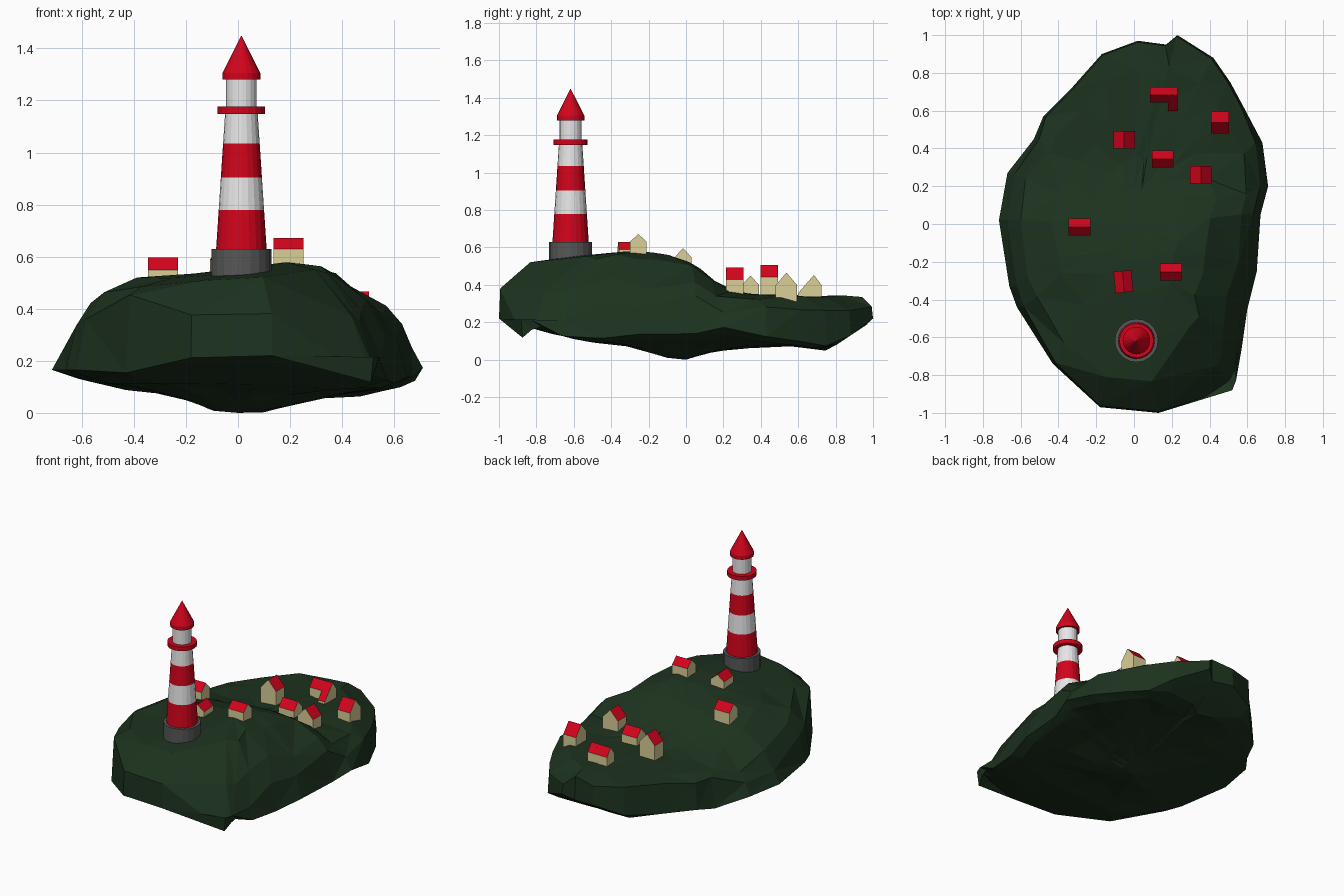
import bpy, bmesh, math, random
from mathutils import Matrix

random.seed(4)
if "Cube" in bpy.data.objects:
    bpy.data.objects.remove(bpy.data.objects["Cube"])


def material(name, rgb):
    m = bpy.data.materials.new(name)
    m.use_nodes = True
    m.diffuse_color = (*rgb, 1)
    m.node_tree.nodes["Principled BSDF"].inputs["Base Color"].default_value = (*rgb, 1)
    return m


GRASS = material("dark green", (0.012, 0.032, 0.013))
RED = material("red", (0.65, 0.001, 0.011))
WHITE = material("white", (0.8, 0.8, 0.8))
STONE = material("stone grey", (0.095, 0.095, 0.095))
CREAM = material("cream", (0.7, 0.62, 0.31))


def finish(name, bm, mats):
    bmesh.ops.recalc_face_normals(bm, faces=bm.faces)
    me = bpy.data.meshes.new(name)
    bm.to_mesh(me)
    bm.free()
    for m in mats:
        me.materials.append(m)
    ob = bpy.data.objects.new(name, me)
    bpy.context.collection.objects.link(ob)
    return ob


def interp(points, v):
    if v <= points[0][0]:
        return points[0][1]
    for (a, p), (b, q) in zip(points, points[1:]):
        if v <= b:
            return p + (q - p) * (v - a) / (b - a)
    return points[-1][1]


def bridge(bm, a, b):
    n = len(a)
    return [bm.faces.new((a[i], a[(i + 1) % n], b[(i + 1) % n], b[i])) for i in range(n)]


# Island: outline, then lengthwise profiles of the ridge, width and keel
OUTLINE = [(-.18, -.97), (.13, -1), (.52, -.88), (.54, -.83), (.57, -.66), (.6, -.45),
           (.65, -.25), (.67, .05), (.71, .2), (.68, .43), (.58, .62), (.51, .75),
           (.42, .88), (.23, 1), (.17, .95), (.02, .97), (-.17, .9), (-.33, .72),
           (-.48, .57), (-.53, .45), (-.67, .27), (-.715, .02), (-.66, -.33),
           (-.62, -.44), (-.43, -.74)]
RIDGE = [(-1, .37), (-.82, .525), (-.6, .535), (-.35, .56), (-.15, .55), (0, .51),
         (.2, .38), (.3, .345), (.94, .335), (1, .28)]
WIDTH = [(-1, .35), (-.88, .5), (-.45, .62), (0, .7), (.4, .67), (.7, .53), (1, .3)]
KEEL = [(-1, .22), (-.6, .11), (-.32, .08), (-.1, .01), (0, 0), (.06, .02), (.2, .06),
        (.6, .08), (.76, .05), (.97, .19), (1, .22)]
TILT = [(0, .13), (.2, .02)]
# Fall of the slopes and height of the lower rim on each flank
SPREAD = [(.16, 0), (.4, .07), (.9, .12), (1, .165)]
LIFT_LEFT = [(-.74, 1.35), (-.44, 1), (.45, 1), (.57, 1.2), (.72, 1.3)]
LIFT_RIGHT = [(-.83, 1.3), (-.66, .75), (-.25, .9), (.2, 1.05), (.43, .75), (.62, .6),
              (.75, .45), (.85, .5), (.97, 1)]
DROP_LEFT = [(-.3, .24), (0, .3), (.4, .1)]
DROP_RIGHT = [(-.1, .4), (.3, .08)]
CURVE_RIGHT = [(-.1, 3.5), (.3, 8)]
SHOULDER = [(-1, 1), (-.8, .97), (-.4, .94), (.4, .94), (.6, .98)]


def across(x, y):
    return min(1, abs(x) / interp(WIDTH, y))


def top_z(x, y):
    t = across(x, y)
    lean = interp(TILT, y) * max(-.2, min(.3, x))
    if x > 0:
        fall = interp(DROP_RIGHT, y) * t ** interp(CURVE_RIGHT, y)
    else:
        fall = interp(DROP_LEFT, y) * t ** 6
    return interp(RIDGE, y) + lean - fall


def under_z(x, y):
    lift = interp(LIFT_RIGHT if x > 0 else LIFT_LEFT, y)
    side = interp(SPREAD, across(x - .04 * (1 - abs(x)), y))
    return max(interp(KEEL, y), side * lift)


def island():
    bm = bmesh.new()

    def ring(scale, height, jitter=0):
        out = []
        for x, y in OUTLINE:
            j = lambda: random.uniform(-jitter, jitter)
            px, py = x * scale + j(), y * scale + j()
            out.append(bm.verts.new((px, py, max(0, height(px, py) + j() * .3))))
        return out

    under = [ring(.15, under_z), ring(.35, under_z, .02), ring(.6, under_z, .03),
             ring(.8, under_z, .02), ring(.92, under_z), ring(1, under_z)]
    # The upper rim stands closer to the outline at both ends
    shoulder = []
    for x, y in OUTLINE:
        px, py = x * interp(SHOULDER, y), y * .993
        shoulder.append(bm.verts.new((px, py, top_z(px, py))))
    top = [ring(.84, top_z, .015), ring(.6, top_z, .025), ring(.36, top_z, .015),
           ring(.19, top_z, .01)]
    rings = under + [shoulder] + top
    for a, b in zip(rings, rings[1:]):
        bridge(bm, a, b)
    # Close both sides with fans
    for r, height in ((rings[0], under_z), (rings[-1], top_z)):
        c = bm.verts.new((0, 0, height(0, 0)))
        for i in range(len(r)):
            bm.faces.new((r[i], r[(i + 1) % len(r)], c))
    bmesh.ops.triangulate(bm, faces=bm.faces)
    finish("island", bm, [GRASS])


island()


# Lighthouse: each part is a stack of round sections
def turned(name, sections, mat, sides=20):
    bm = bmesh.new()
    rings = []
    for r, z in sections:
        rings.append([bm.verts.new((.013 + r * math.cos(a), -.617 + r * math.sin(a), z))
                      for a in (math.tau * i / sides for i in range(sides))])
    for a, b in zip(rings, rings[1:]):
        bridge(bm, a, b)
    bm.faces.new(rings[0])
    bm.faces.new(rings[-1])
    finish(name, bm, [mat])


turned("stone_base", [(.115, .49), (.115, .63)], STONE)
levels = [.63, .78, .905, 1.035, 1.15]
for i, (lo, hi) in enumerate(zip(levels, levels[1:])):
    radius = lambda z: .097 - (z - levels[0]) * .066
    turned(f"tower_band_{i + 1}", [(radius(lo), lo), (radius(hi), hi)], WHITE if i % 2 else RED)
turned("gallery", [(.091, 1.148), (.091, 1.176)], RED)
turned("lantern_room", [(.059, 1.17), (.059, 1.285)], WHITE)
turned("pointed_roof", [(.073, 1.28), (.073, 1.305), (.001, 1.448)], RED)


# Houses: gable profile extruded along the ridge, sloping faces red
def house(name, x, y, length, depth, base, eave, peak, angle=0, low=None):
    bm = bmesh.new()
    low_y, low_z = low or (-depth / 2, eave)
    profile = [(low_y, base), (depth / 2, base), (depth / 2, eave), (0, peak), (low_y, low_z)]
    ends = [[bm.verts.new((s * length / 2, py, pz)) for py, pz in profile] for s in (-1, 1)]
    bridge(bm, *ends)
    for e in ends:
        bm.faces.new(e)
    bmesh.ops.recalc_face_normals(bm, faces=bm.faces)
    for f in bm.faces:
        f.material_index = int(f.normal.z > .2)
    turn = Matrix.Translation((x, y, 0)) @ Matrix.Rotation(math.radians(angle), 4, 'Z')
    bmesh.ops.transform(bm, matrix=turn, verts=bm.verts)
    finish(name, bm, [CREAM, RED])


house("ridge_house", .194, -.255, .115, .09, .55, .63, .672)
house("keeper_house", -.056, -.305, .115, .095, .52, .59, .63, 95)
house("west_house", -.288, -.016, .116, .09, .47, .548, .597)
house("east_house", .354, .26, .093, .115, .32, .43, .492, 90)
house("middle_house", .152, .345, .115, .09, .33, .4, .45)
house("tall_house", -.052, .445, .093, .115, .33, .442, .507, 90)
house("shore_house", .456, .537, .095, .115, .31, .398, .466)
house("back_house", .158, .684, .145, .08, .31, .4, .452)
house("back_house_wing", .205, .684, .05, .08, .31, .4, .453, low=(-.085, .355))
